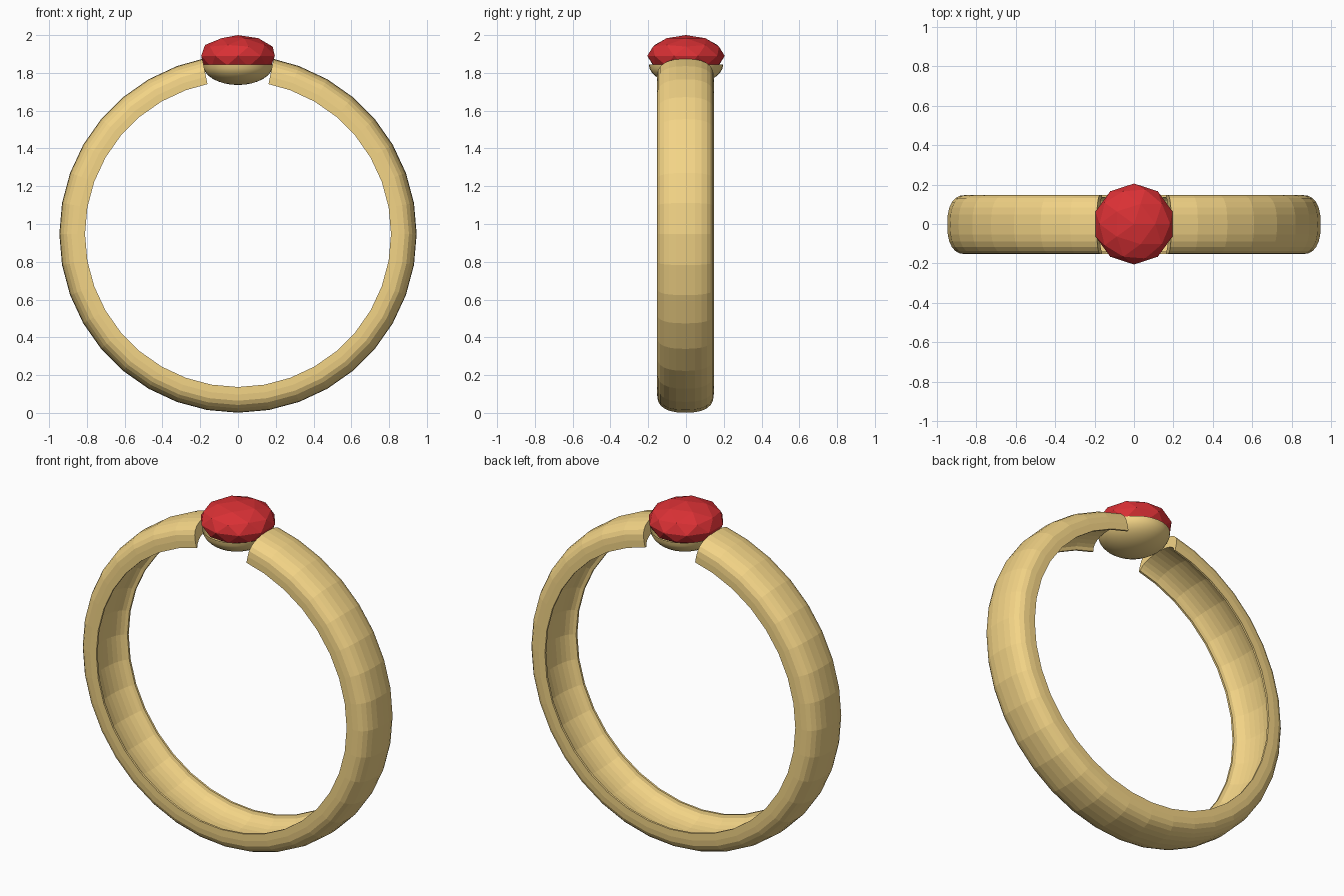
import bpy, bmesh
from math import sin, cos, pi, radians
from mathutils import Matrix

if "Cube" in bpy.data.objects:
    bpy.data.objects.remove(bpy.data.objects["Cube"])


def material(name, color):
    m = bpy.data.materials.new(name)
    m.diffuse_color = color
    m.use_nodes = True
    m.node_tree.nodes["Principled BSDF"].inputs["Base Color"].default_value = m.diffuse_color
    return m


gold = material("gold", (0.90, 0.66, 0.24, 1))
red = material("red", (0.70, 0.03, 0.035, 1))


def finish(bm, name, mat, smooth=False):
    for f in bm.faces:
        f.smooth = smooth
    me = bpy.data.meshes.new(name)
    bm.to_mesh(me)
    bm.free()
    me.materials.append(mat)
    ob = bpy.data.objects.new(name, me)
    bpy.context.collection.objects.link(ob)
    return ob


# Band: crescent profile (domed outside, hollowed inside) swept round an open circle
CENTER_Z, RIM = 0.947, 0.81


def arch(half_w, base, crown, power):
    pts = [(RIM, half_w)]
    for i in range(13):
        a = pi * i / 12
        c, s = cos(a), max(sin(a), 0)
        y = half_w * abs(c) ** power * (1 if c > 0 else -1)
        pts.append((base + crown * s ** power, y))
    return pts + [(RIM, -half_w)]


profile = arch(0.15, 0.85, 0.096, 0.8) + arch(0.138, 0.812, 0.063, 1.0)[::-1]
n = len(profile)
angles = [11.5] + list(range(20, 341, 10)) + [348.5]
bm = bmesh.new()
rings = []
for deg in angles:
    a = radians(deg)
    rings.append([bm.verts.new((r * sin(a), y - 0.003, CENTER_Z + r * cos(a))) for r, y in profile])
for a, b in zip(rings, rings[1:]):
    for j in range(n):
        bm.faces.new((a[j], a[(j + 1) % n], b[(j + 1) % n], b[j]))
# End faces joining outer and inner skins
for ring in (rings[0], rings[-1]):
    for j in range(n // 2 - 1):
        bm.faces.new((ring[j], ring[j + 1], ring[n - 2 - j], ring[n - 1 - j]))
bmesh.ops.recalc_face_normals(bm, faces=bm.faces)
finish(bm, "band", gold)

# Setting: open flattened half-sphere cup holding the stone
bm = bmesh.new()
bmesh.ops.create_uvsphere(bm, u_segments=32, v_segments=16, radius=1)
bmesh.ops.delete(bm, geom=[v for v in bm.verts if v.co.z > 0.01], context='VERTS')
bmesh.ops.transform(bm, verts=bm.verts,
                    matrix=Matrix.Translation((0, 0, 1.845)) @ Matrix.Diagonal((0.187, 0.197, 0.109, 1)))
finish(bm, "setting", gold, smooth=True)

# Stone: squashed faceted icosphere
bm = bmesh.new()
bmesh.ops.create_icosphere(bm, subdivisions=2, radius=1)
bmesh.ops.transform(bm, verts=bm.verts,
                    matrix=Matrix.Translation((0, 0, 1.89)) @ Matrix.Diagonal((0.205, 0.205, 0.11, 1)))
finish(bm, "stone", red)
